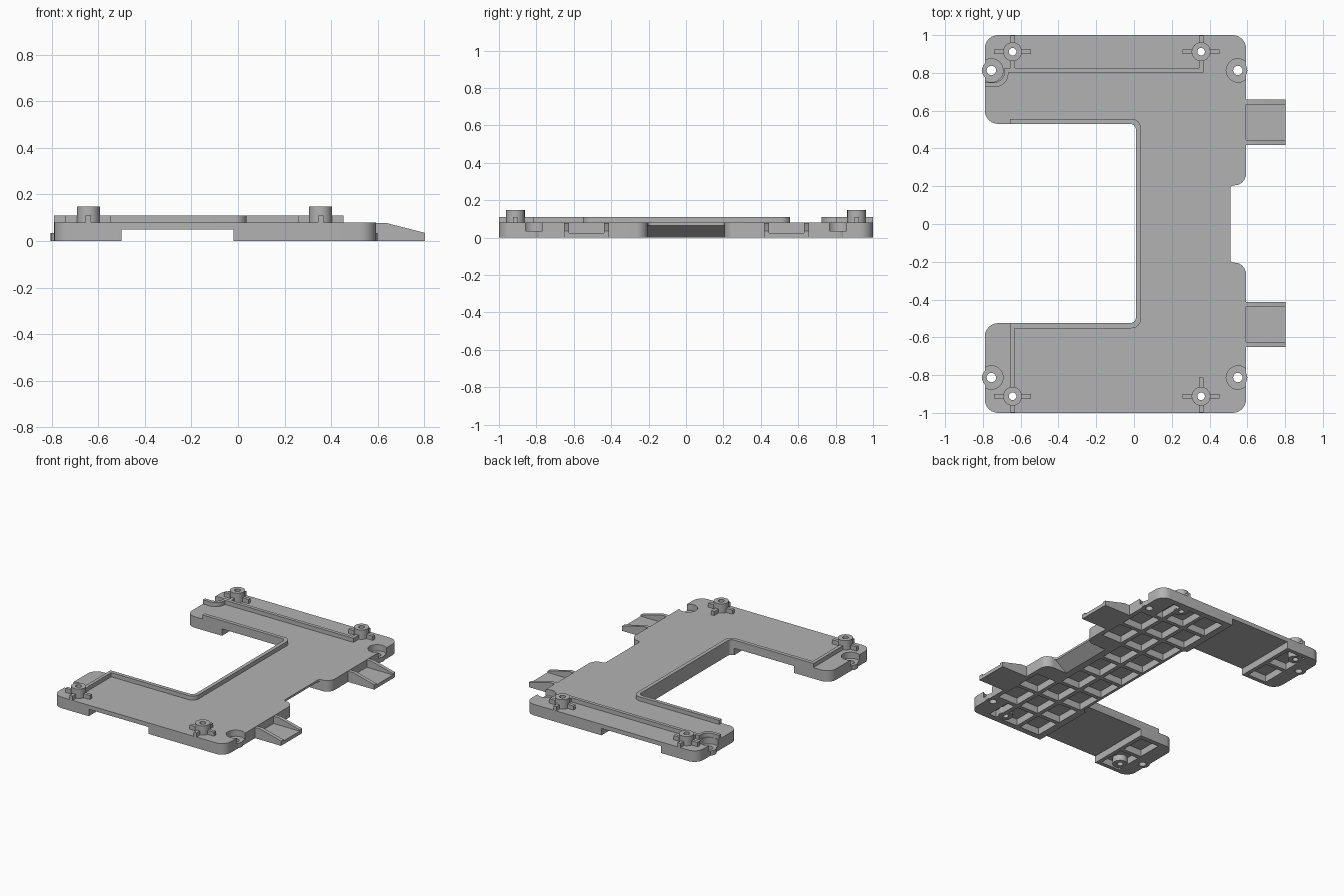
import bpy, bmesh, math
from mathutils import Vector

if "Cube" in bpy.data.objects:
    bpy.data.objects.remove(bpy.data.objects["Cube"])

grey = bpy.data.materials.new("plain_grey")
grey.use_nodes = True
grey.diffuse_color = (0.45, 0.45, 0.45, 1)
grey.node_tree.nodes["Principled BSDF"].inputs["Base Color"].default_value = (0.45, 0.45, 0.45, 1)


def fillet(points, steps=6):
    """Outline from (x, y) or (x, y, radius) corners."""
    out = []
    for i, p in enumerate(points):
        c = Vector(p[:2])
        if len(p) == 2:
            out.append(c)
            continue
        a = (Vector(points[i - 1][:2]) - c).normalized()
        b = (Vector(points[(i + 1) % len(points)][:2]) - c).normalized()
        half = a.angle(b) / 2
        centre = c + (a + b).normalized() * (p[2] / math.sin(half))
        start = c + a * (p[2] / math.tan(half)) - centre
        end = c + b * (p[2] / math.tan(half)) - centre
        for k in range(steps + 1):
            d = start.lerp(end, k / steps).normalized()
            out.append(centre + d * p[2])
    return out


def circle(x, y, r, n=24):
    return [(x + r * math.cos(math.tau * k / n), y + r * math.sin(math.tau * k / n)) for k in range(n)]


def rect(x0, x1, y0, y1):
    return [(x0, y0), (x1, y0), (x1, y1), (x0, y1)]


def prism(bm, outline, lo, hi, along_y=False):
    """Extrude an outline along z, or an x-z profile along y."""
    def place(p, h):
        return bm.verts.new((p[0], h, p[1]) if along_y else (p[0], p[1], h))
    low = [place(p, lo) for p in outline]
    high = [place(p, hi) for p in outline]
    faces = [bm.faces.new(low), bm.faces.new(high)]
    for i in range(len(low)):
        faces.append(bm.faces.new((low[i - 1], low[i], high[i], high[i - 1])))
    bmesh.ops.recalc_face_normals(bm, faces=faces)


def make(name, bm):
    mesh = bpy.data.meshes.new(name)
    bm.to_mesh(mesh)
    bm.free()
    mesh.materials.append(grey)
    ob = bpy.data.objects.new(name, mesh)
    bpy.context.collection.objects.link(ob)
    return ob


def cut(ob, cutters):
    """Subtract each cutter mesh, then keep only the result."""
    helpers = []
    for bm in cutters:
        helper = make("cutter", bm)
        helper.hide_render = True
        mod = ob.modifiers.new("cut", 'BOOLEAN')
        mod.operation, mod.solver, mod.object = 'DIFFERENCE', 'EXACT', helper
        helpers.append(helper)
    bpy.context.view_layer.update()
    result = bpy.data.meshes.new_from_object(ob.evaluated_get(bpy.context.evaluated_depsgraph_get()))
    ob.modifiers.clear()
    ob.data = result
    for helper in helpers:
        bpy.data.objects.remove(helper)


ears = [(x, y) for x in (-0.755, 0.55) for y in (-0.813, 0.813)]
bosses = [(x, y) for x in (-0.643, 0.355) for y in (-0.912, 0.912)]
parts = []

# C-shaped base plate with a notch on its outer side
bm = bmesh.new()
prism(bm, fillet([
    (-0.79, 1, 0.07), (-0.79, 0.53, 0.07), (0.01, 0.53, 0.03), (0.01, -0.525, 0.03),
    (-0.79, -0.525, 0.07), (-0.79, -1, 0.07), (0.593, -1, 0.07),
    (0.593, -0.205, 0.06), (0.51, -0.205, 0.02), (0.51, 0.205, 0.02),
    (0.593, 0.205, 0.06), (0.593, 1, 0.07)]), 0, 0.08)
base_plate = make("base_plate", bm)
parts.append(base_plate)

# Underside: relief below the arms, sloped notch and ribbed pockets
under, recesses, holes = bmesh.new(), bmesh.new(), bmesh.new()
for s in (-1, 1):
    y0, y1 = sorted((s * 0.4, s * 1.1))
    prism(under, rect(-0.5, -0.02, y0, y1), -0.1, 0.05)
    for inner, outer in ((0.56, 0.74), (0.77, 0.97)):
        y0, y1 = sorted((s * inner, s * outer))
        prism(under, rect(-0.68, -0.53, y0, y1), -0.1, 0.05)
prism(under, [(0.51, 0.065), (0.42, 0), (0.42, -0.1), (0.7, -0.1), (0.7, 0.065)], -0.205, 0.205, True)
pitch = 0.216
for row in range(-4, 5):
    y = row * pitch
    for col, (x0, x1) in enumerate(((0.03, 0.19), (0.22, 0.37), (0.40, 0.56))):
        if col == 2 and abs(row) < 2:
            continue
        if col == 2 and abs(row) == 4:
            x1 = 0.46
        prism(under, rect(x0, x1, y - 0.093, y + 0.093), -0.1, 0.05)

# Screw recesses and through holes
for x, y in ears:
    prism(recesses, circle(x, y, 0.062), 0.035, 0.2)
    prism(holes, circle(x, y, 0.025), -0.1, 0.3)
for x, y in bosses:
    prism(holes, circle(x, y, 0.02), -0.1, 0.3)
cut(base_plate, [under, recesses, holes])

# Screw ears
for i, (x, y) in enumerate(ears):
    bm, hole = bmesh.new(), bmesh.new()
    prism(bm, circle(x, y, 0.05), 0, 0.035)
    prism(hole, circle(x, y, 0.025), -0.1, 0.3)
    ear = make(f"screw_ear_{i + 1}", bm)
    cut(ear, [hole])
    parts.append(ear)

# Hollow mounting bosses with crossed ribs
for i, (x, y) in enumerate(bosses):
    bm, hole = bmesh.new(), bmesh.new()
    prism(bm, circle(x, y, 0.05), 0.005, 0.148)
    prism(hole, circle(x, y, 0.02), -0.1, 0.3)
    boss = make(f"mounting_boss_{i + 1}", bm)
    cut(boss, [hole])
    parts.append(boss)
    bm = bmesh.new()
    prism(bm, rect(x - 0.098, x - 0.03, y - 0.012, y + 0.012), 0.075, 0.11)
    prism(bm, rect(x + 0.03, x + 0.098, y - 0.012, y + 0.012), 0.075, 0.11)
    prism(bm, rect(x - 0.012, x + 0.012, y + 0.03, min(y + 0.1, 0.999)), 0.075, 0.11)
    prism(bm, rect(x - 0.012, x + 0.012, max(y - 0.1, -0.999), y - 0.03), 0.075, 0.11)
    parts.append(make(f"boss_ribs_{i + 1}", bm))

# Raised rim round the opening and across the front arm
bm = bmesh.new()
prism(bm, fillet([
    (-0.657, 0.53), (0.01, 0.53, 0.03), (0.01, -0.525, 0.03), (-0.657, -0.525),
    (-0.657, -0.888), (-0.633, -0.888), (-0.633, -0.552), (0.037, -0.552, 0.05),
    (0.037, 0.557, 0.05), (-0.657, 0.557)]), 0.08, 0.11)
parts.append(make("opening_rim", bm))

# Raised rim along the back arm, curving round the screw recess
bm = bmesh.new()
prism(bm, fillet([
    (-0.79, 0.725), (-0.665, 0.725, 0.07), (-0.665, 0.802), (0.367, 0.802), (0.367, 0.88),
    (0.343, 0.88), (0.343, 0.827), (-0.685, 0.827), (-0.685, 0.75, 0.055), (-0.79, 0.75)]), 0.08, 0.11)
parts.append(make("back_rim", bm))

# Sloped side tabs, each a floor between two cheeks
for name, y0, y1 in (("front_tab", -0.652, -0.412), ("back_tab", 0.418, 0.658)):
    bm = bmesh.new()
    cheek = [(0.593, 0), (0.803, 0), (0.803, 0.035), (0.635, 0.078), (0.593, 0.078)]
    prism(bm, cheek, y0, y0 + 0.026, True)
    prism(bm, cheek, y1 - 0.026, y1, True)
    prism(bm, rect(0.593, 0.803, y0 + 0.026, y1 - 0.026), 0, 0.025)
    parts.append(make(name, bm))

# Smooth the rounded surfaces, keep the edges sharp
bpy.ops.object.select_all(action='DESELECT')
for ob in parts:
    ob.select_set(True)
bpy.context.view_layer.objects.active = base_plate
bpy.ops.object.shade_smooth_by_angle(angle=math.radians(30))
